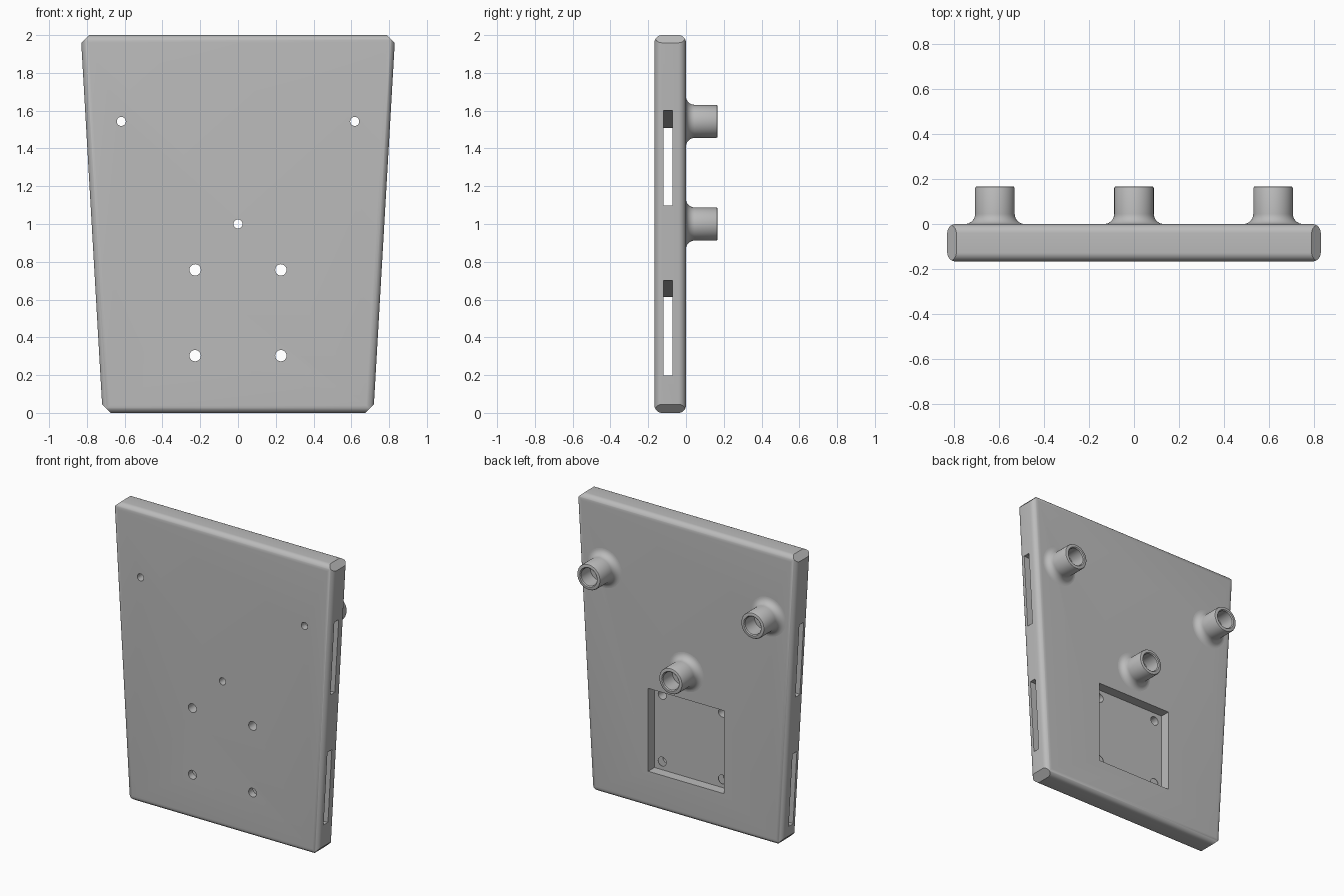
import bpy, bmesh, math
from mathutils import Vector, Matrix

if "Cube" in bpy.data.objects:
    bpy.data.objects.remove(bpy.data.objects["Cube"], do_unlink=True)

grey = bpy.data.materials.new("plain_grey")
grey.use_nodes = True
grey.diffuse_color = (0.5, 0.5, 0.5, 1)
grey.node_tree.nodes["Principled BSDF"].inputs["Base Color"].default_value = (0.5, 0.5, 0.5, 1)

THICK = 0.167          # plate thickness, back face lies on y = 0
TILT = 0.0576          # lean of the long sides
BASE = 0.717           # half width at the bottom
MOUNTS = [(-0.618, 1.543), (0.618, 1.543), (0, 1.0)]


def add_object(name, bm):
    bmesh.ops.recalc_face_normals(bm, faces=bm.faces)
    mesh = bpy.data.meshes.new(name)
    bm.to_mesh(mesh)
    bm.free()
    mesh.materials.append(grey)
    obj = bpy.data.objects.new(name, mesh)
    bpy.context.collection.objects.link(obj)
    return obj


def activate(obj):
    bpy.ops.object.select_all(action='DESELECT')
    obj.select_set(True)
    bpy.context.view_layer.objects.active = obj


def box(name, centre, size, tilt=0):
    bm = bmesh.new()
    m = Matrix.Translation(centre) @ Matrix.Rotation(tilt, 4, 'Y') @ Matrix.Diagonal((*size, 1))
    bmesh.ops.create_cube(bm, size=1, matrix=m)
    return add_object(name, bm)


def drill(name, x, z, radius):
    bm = bmesh.new()
    m = Matrix.Translation((x, -THICK / 2, z)) @ Matrix.Rotation(math.pi / 2, 4, 'X')
    bmesh.ops.create_cone(bm, cap_ends=True, segments=32, radius1=radius,
                          radius2=radius, depth=0.4, matrix=m)
    return add_object(name, bm)


# Tapered plate with rounded front and back rims
bm = bmesh.new()
top = BASE + 2 * TILT
outline = [(-BASE, 0), (BASE, 0), (top, 2), (-top, 2)]
face = bm.faces.new([bm.verts.new((x, -THICK, z)) for x, z in outline])
ext = bmesh.ops.extrude_face_region(bm, geom=[face])
bmesh.ops.translate(bm, vec=(0, THICK, 0),
                    verts=[g for g in ext["geom"] if isinstance(g, bmesh.types.BMVert)])
bmesh.ops.recalc_face_normals(bm, faces=bm.faces)
rims = [e for e in bm.edges if abs(e.verts[0].co.y - e.verts[1].co.y) < 0.01]
bmesh.ops.bevel(bm, geom=rims, offset=0.04, offset_type='OFFSET', segments=8,
                profile=0.5, affect='EDGES')

# Flat cuts across the four corners
for sx in (-1, 1):
    for z, sz, half in ((0, -1, BASE), (2, 1, top)):
        bmesh.ops.bisect_plane(bm, geom=bm.verts[:] + bm.edges[:] + bm.faces[:],
                               plane_co=Vector((sx * (half - 0.043), 0, z)),
                               plane_no=Vector((sx, 0, sz)), clear_outer=True)
        bmesh.ops.holes_fill(bm, edges=[e for e in bm.edges if e.is_boundary], sides=0)
plate = add_object("plate", bm)

# Cutters: square pocket, two leaning strap slots, screw holes
cutters = [box("pocket_cutter", (0, 0.0, 0.53), (0.57, 0.136, 0.565))]
for z in (1.304, 0.407):
    cutters.append(box("slot_cutter", (0, -0.0955, z), (2.2, 0.047, 0.5), -TILT))
for x in (-0.227, 0.227):
    for z in (0.303, 0.757):
        cutters.append(drill("screw_cutter", x, z, 0.03))
for x, z in MOUNTS:
    cutters.append(drill("mount_cutter", x, z, 0.024))

activate(plate)
for cutter in cutters:
    cutter.hide_render = True
    mod = plate.modifiers.new("cut", 'BOOLEAN')
    mod.operation = 'DIFFERENCE'
    mod.solver = 'EXACT'
    mod.object = cutter
    bpy.ops.object.modifier_apply(modifier=mod.name)
for cutter in cutters:
    bpy.data.objects.remove(cutter, do_unlink=True)
bpy.ops.object.shade_smooth_by_angle(angle=math.radians(30))

# Hollow mounting posts with a flared foot, as (radius, y) profiles
R, FLARE, TIP = 0.088, 0.045, 0.167
profile = [(R + FLARE * (1 - math.sin(a)), FLARE * (1 - math.cos(a)))
           for a in (i * math.pi / 16 for i in range(9))]
profile += [(R, TIP - 0.008), (R - 0.003, TIP - 0.002), (R - 0.008, TIP), (0.066, TIP),
            (0.06, TIP - 0.006), (0.06, 0.06), (0.024, 0.06), (0.024, -0.002)]
for (x, z), side in zip(MOUNTS, ("right", "left", "centre")):
    bm = bmesh.new()
    verts = [bm.verts.new((r, y, 0)) for r, y in profile]
    edges = [bm.edges.new(pair) for pair in zip(verts, verts[1:])]
    bmesh.ops.spin(bm, geom=verts + edges, cent=(0, 0, 0), axis=(0, 1, 0),
                   angle=math.tau, steps=40, use_merge=True)
    bmesh.ops.remove_doubles(bm, verts=bm.verts, dist=0.0001)
    bmesh.ops.translate(bm, vec=(x, 0, z), verts=bm.verts)
    post = add_object(side + "_post", bm)
    # Make the open shell face outwards at its outer wall
    wall = max(post.data.polygons, key=lambda p: p.area)
    if wall.normal.dot(wall.center - Vector((x, wall.center.y, z))) < 0:
        post.data.flip_normals()
    activate(post)
    bpy.ops.object.shade_smooth_by_angle(angle=math.radians(30))
